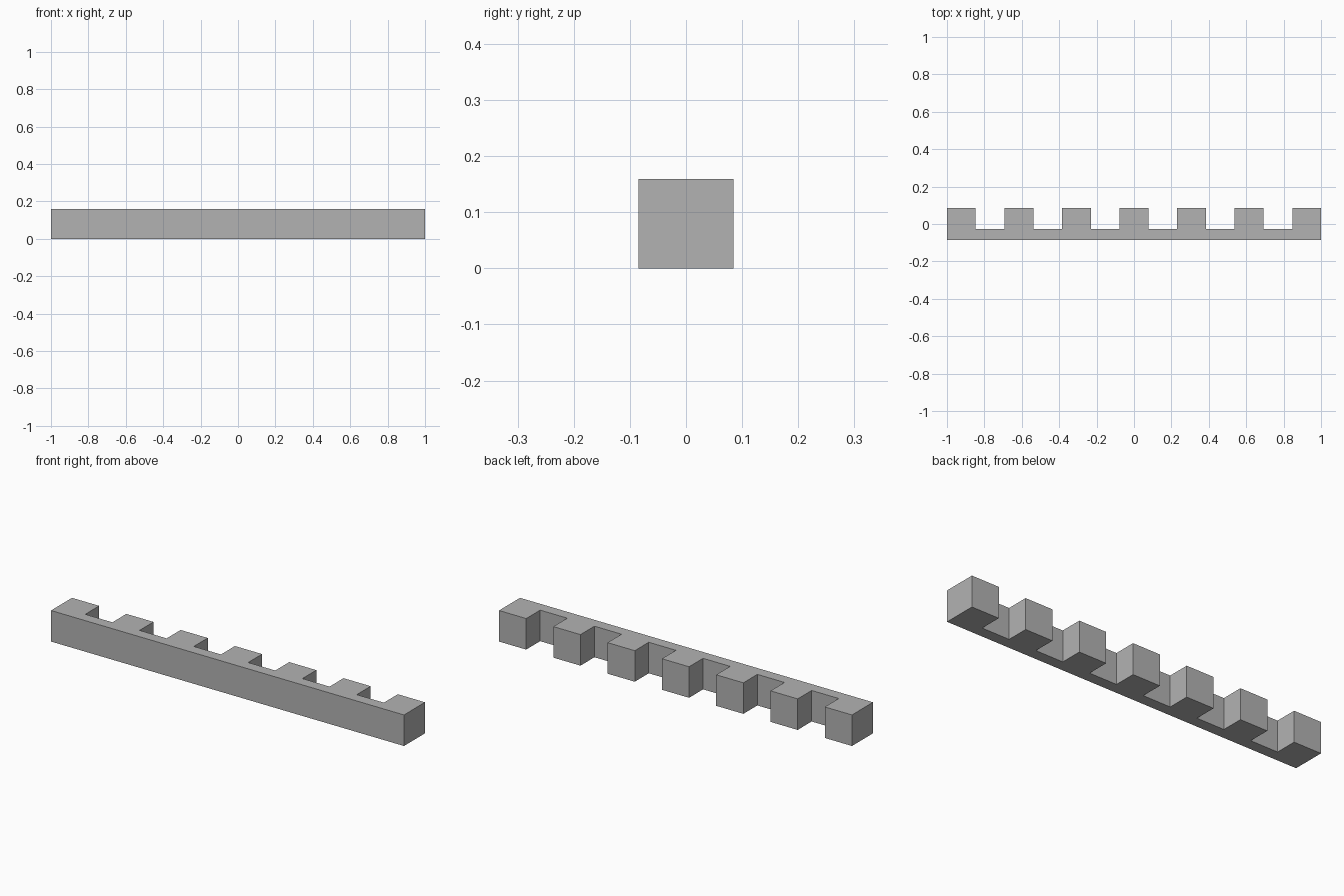
import bpy
import bmesh

cube = bpy.data.objects.get("Cube")
if cube:
    bpy.data.objects.remove(cube, do_unlink=True)

TEETH = 7
LENGTH, HEIGHT = 2.0, 0.159
FRONT, NOTCH, BACK = -0.085, -0.028, 0.085
step = LENGTH / (2 * TEETH - 1)   # teeth and gaps are equally wide

# Plan outline: straight front edge, square teeth along the back
outline = [(-LENGTH / 2, FRONT), (LENGTH / 2, FRONT)]
for i in reversed(range(TEETH)):
    left = -LENGTH / 2 + 2 * i * step
    right = left + step
    if i < TEETH - 1:
        outline.append((right, NOTCH))
    outline += [(right, BACK), (left, BACK)]
    if i > 0:
        outline.append((left, NOTCH))

# Raise the outline into a solid bar
bm = bmesh.new()
base = bm.faces.new([bm.verts.new((x, y, 0)) for x, y in outline])
raised = bmesh.ops.extrude_face_region(bm, geom=[base], use_keep_orig=True)
top_verts = [g for g in raised["geom"] if isinstance(g, bmesh.types.BMVert)]
bmesh.ops.translate(bm, verts=top_verts, vec=(0, 0, HEIGHT))
bmesh.ops.recalc_face_normals(bm, faces=bm.faces)
mesh = bpy.data.meshes.new("toothed_bar")
bm.to_mesh(mesh)
bm.free()

# Single plain grey
grey = bpy.data.materials.new("grey")
grey.use_nodes = True
colour = (0.45, 0.45, 0.45, 1)
grey.diffuse_color = colour
grey.node_tree.nodes["Principled BSDF"].inputs["Base Color"].default_value = colour
mesh.materials.append(grey)

bar = bpy.data.objects.new("toothed_bar", mesh)
bpy.context.collection.objects.link(bar)
